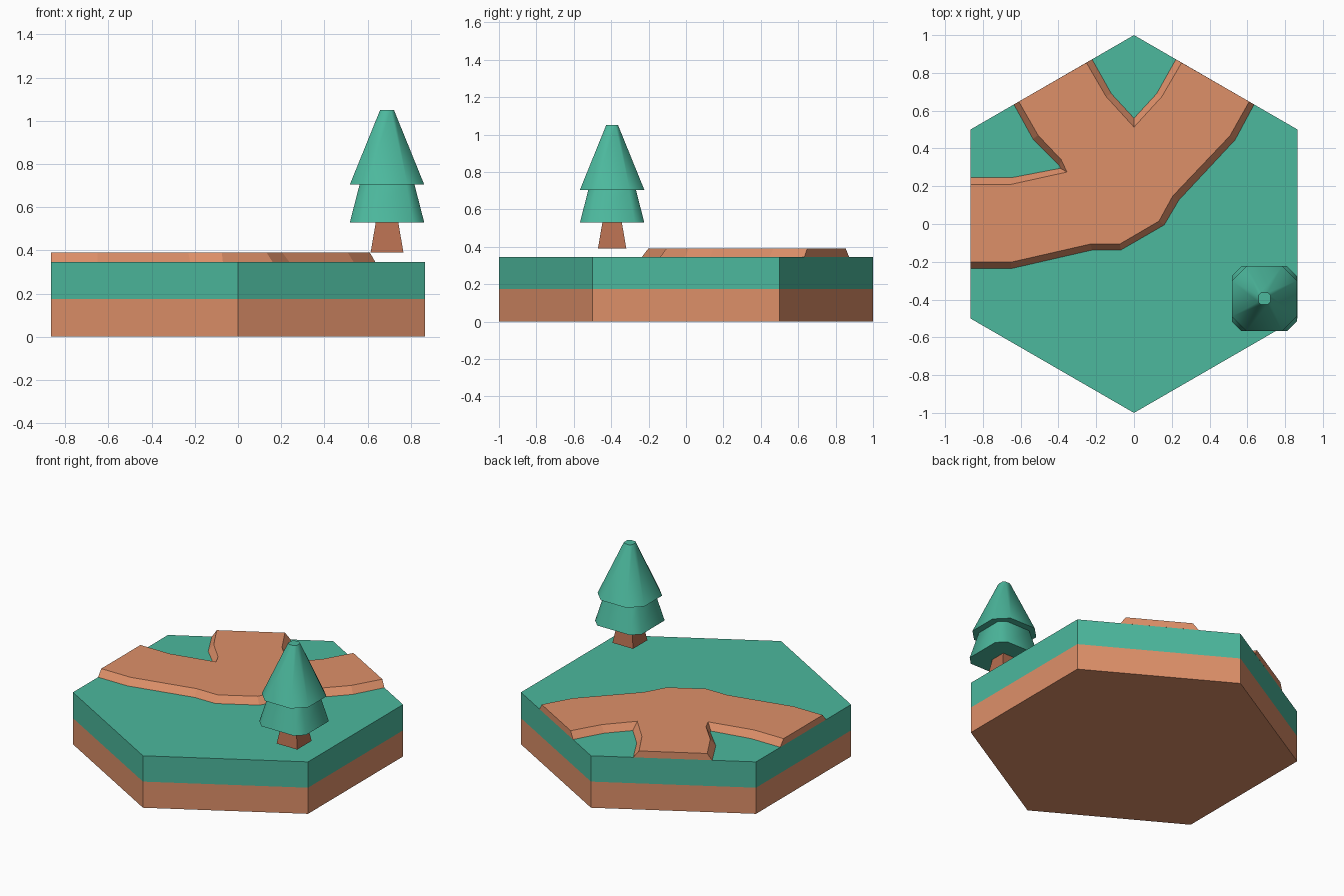
import bpy, bmesh, math

if "Cube" in bpy.data.objects:
    bpy.data.objects.remove(bpy.data.objects["Cube"])


def material(name, rgb):
    m = bpy.data.materials.new(name)
    lin = [c / 255 / 12.92 if c < 11 else ((c / 255 + 0.055) / 1.055) ** 2.4 for c in rgb]
    m.diffuse_color = (*lin, 1)
    m.use_nodes = True
    m.node_tree.nodes["Principled BSDF"].inputs["Base Color"].default_value = m.diffuse_color
    return m


GREEN = material("leaf green", (76, 184, 157))
DIRT = material("dirt orange", (222, 144, 105))
BARK = material("bark brown", (182, 110, 80))


def loft(name, rings, mats, bottom=True, smooth=False):
    """Join equal-length rings of (x, y) points at given heights; one material per band."""
    bm = bmesh.new()
    loops = [[bm.verts.new((x, y, z)) for x, y in pts] for z, pts in rings]
    n = len(loops[0])
    for k in range(len(loops) - 1):
        for i in range(n):
            j = (i + 1) % n
            f = bm.faces.new((loops[k][i], loops[k][j], loops[k + 1][j], loops[k + 1][i]))
            f.material_index = min(k, len(mats) - 1)
    bm.faces.new(loops[-1]).material_index = len(mats) - 1
    if bottom:
        bm.faces.new(loops[0][::-1])
    me = bpy.data.meshes.new(name)
    bm.to_mesh(me)
    bm.free()
    for m in mats:
        me.materials.append(m)
    ob = bpy.data.objects.new(name, me)
    bpy.context.collection.objects.link(ob)
    if smooth:
        bpy.ops.object.select_all(action='DESELECT')
        bpy.context.view_layer.objects.active = ob
        ob.select_set(True)
        bpy.ops.object.shade_smooth_by_angle(angle=math.radians(60))
    return ob


# Hexagonal tile: dirt below, grass above
hexagon = [(math.sin(-a * math.pi / 3), math.cos(a * math.pi / 3)) for a in range(6)]
loft("hex_tile", [(0, hexagon), (0.174, hexagon), (0.346, hexagon)], [DIRT, GREEN])

# Three-way dirt path with sloped banks, ends flush with the tile sides
foot = [(-.866, -.236), (-.65, -.236), (-.222, -.138), (-.07, -.138), (.16, -.005),
        (.238, .127), (.535, .445), (.636, .633),
        (.222, .872), (.12, .69), (0, .56), (-.12, .69), (-.222, .872),
        (-.636, .633), (-.535, .45), (-.395, .31), (-.39, .295), (-.65, .245), (-.866, .245)]
crest = [(-.866, -.202), (-.65, -.202), (-.23, -.106), (-.075, -.106), (.132, .015),
         (.205, .148), (.508, .467), (.61, .648),
         (.252, .854), (.148, .675), (0, .513), (-.148, .675), (-.252, .854),
         (-.61, .648), (-.508, .47), (-.385, .34), (-.355, .275), (-.65, .21), (-.866, .21)]
loft("dirt_path", [(0.346, foot), (0.39, crest)], [DIRT], bottom=False)

# Tree
TX, TY = 0.69, -0.395


def chamfered(h, flat):
    """Square of half-width h with cut corners; flat is the kept share of each side."""
    f = h * flat
    return [(TX + x, TY + y) for x, y in
            ((h, -f), (h, f), (f, h), (-f, h), (-h, f), (-h, -f), (-f, -h), (f, -h))]


def square(h):
    return [(TX + x * h, TY + y * h) for x, y in ((1, -1), (1, 1), (-1, 1), (-1, -1))]


loft("tree_trunk", [(0.39, square(0.076)), (0.53, square(0.052))], [BARK])
loft("lower_foliage", [(0.53, chamfered(0.172, 0.7)), (0.705, chamfered(0.127, 0.7))],
     [GREEN], smooth=True)
loft("upper_foliage", [(0.705, chamfered(0.172, 0.55)), (1.05, chamfered(0.032, 0.55))],
     [GREEN], smooth=True)
